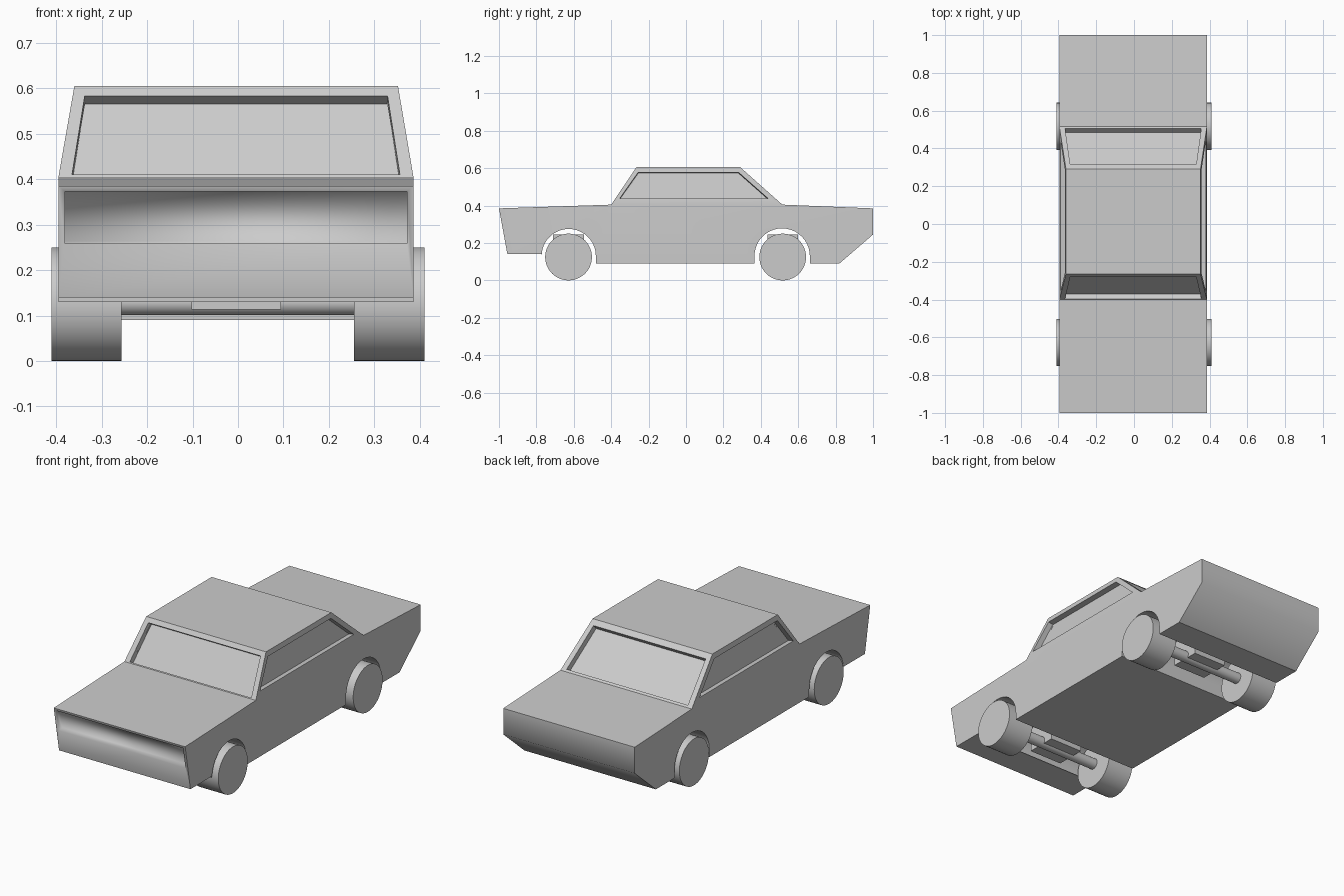
import bpy, bmesh, math
from mathutils import Vector

if "Cube" in bpy.data.objects:
    bpy.data.objects.remove(bpy.data.objects["Cube"])

FRONT_Y, REAR_Y = -0.628, 0.517
X0, X1 = -0.395, 0.386


def link(bm, name):
    mesh = bpy.data.meshes.new(name)
    bm.to_mesh(mesh)
    bm.free()
    ob = bpy.data.objects.new(name, mesh)
    bpy.context.collection.objects.link(ob)
    return ob


def smooth(bm, limit=35, keep=lambda e: False):
    for f in bm.faces:
        f.smooth = True
    for e in bm.edges:
        e.smooth = e.calc_face_angle(0) < math.radians(limit) or keep(e)


def arch(cy, cz, r, n=20):
    """Wheel arch points, rear to front."""
    return [(cy + r * math.cos(math.pi * i / n), cz + r * math.sin(math.pi * i / n))
            for i in range(n + 1)]


def corners(verts):
    vs = sorted(verts, key=lambda v: v.co.z)
    key = lambda v: v.co.x + v.co.y
    return sorted(vs[:2], key=key) + sorted(vs[2:], key=key)


def recess(bm, f, low, high, depth=0.032):
    """Sink a panel; low/high = (height fraction, start, end) along the face."""
    a, b, c, d = [v.co.copy() for v in corners(f.verts)]
    f.normal_update()
    n = f.normal.copy()
    pts = [a.lerp(b, s).lerp(c.lerp(d, s), t)
           for t, s0, s1 in (low, high) for s in (s0, s1)]
    for offset in (0, depth):
        bmesh.ops.inset_individual(bm, faces=[f], thickness=0.005)
        for v, p in zip(corners(f.verts), pts):
            v.co = p - n * offset


# Body: side profile extruded across the car
profile = [(-1, 0.385), (-0.4, 0.405), (0.515, 0.405), (1, 0.385), (1, 0.245),
           (0.82, 0.09), (0.663, 0.09)]
profile += arch(0.514, 0.13, 0.148)
profile += [(0.366, 0.09), (-0.482, 0.09)]
profile += arch(-0.627, 0.13, 0.145)
profile += [(-0.772, 0.14), (-0.955, 0.14)]
bm = bmesh.new()
side = bm.faces.new([bm.verts.new((X0, y, z)) for y, z in profile])
ext = bmesh.ops.extrude_face_region(bm, geom=[side], use_keep_orig=True)
bmesh.ops.translate(bm, vec=(X1 - X0, 0, 0),
                    verts=[v for v in ext["geom"] if isinstance(v, bmesh.types.BMVert)])
bmesh.ops.recalc_face_normals(bm, faces=bm.faces)

# Cabin: raised from the deck and tapered
deck = next(f for f in bm.faces if len(f.verts) == 4
            and all(abs(v.co.z - 0.405) < 1e-4 for v in f.verts))
ext = bmesh.ops.extrude_face_region(bm, geom=[deck])
for v in [g for g in ext["geom"] if isinstance(g, bmesh.types.BMVert)]:
    v.co = (-0.36 if v.co.x < 0 else 0.352, -0.265 if v.co.y < 0 else 0.29, 0.605)
if deck.is_valid:
    bmesh.ops.delete(bm, geom=[deck], context="FACES_ONLY")
bmesh.ops.recalc_face_normals(bm, faces=bm.faces)


def face_at(x, y, z):
    p = Vector((x, y, z))
    quads = [f for f in bm.faces if len(f.verts) == 4]
    return min(quads, key=lambda f: (f.calc_center_median() - p).length)


# Windows and grille
recess(bm, face_at(0, -0.33, 0.505), (0.025, 0.037, 0.963), (0.89, 0.037, 0.963))
recess(bm, face_at(0, 0.40, 0.505), (0.045, 0.037, 0.963), (0.89, 0.037, 0.963))
for x in (-0.375, 0.37):
    recess(bm, face_at(x, 0.035, 0.505), (0.16, 0.027, 0.955), (0.865, 0.046, 0.934), 0.03)
recess(bm, face_at(0, -0.978, 0.262), (0.482, 0.018, 0.982), (0.95, 0.018, 0.982), 0.03)
smooth(bm, 30, lambda e: all(abs(v.co.z - 0.245) < 1e-4 and v.co.y > 0.99 for v in e.verts))
link(bm, "car_body")


def cylinder_x(name, x0, x1, y, z, r, segments):
    bm = bmesh.new()
    bmesh.ops.create_cone(bm, cap_ends=True, segments=segments,
                          radius1=r, radius2=r, depth=x1 - x0)
    for v in bm.verts:
        v.co = ((x0 + x1) / 2 + v.co.z, y + v.co.x, z + v.co.y)
    bmesh.ops.recalc_face_normals(bm, faces=bm.faces)
    smooth(bm)
    link(bm, name)


# Wheels, axles and axle housings
for end, y in (("front", FRONT_Y), ("rear", REAR_Y)):
    cylinder_x(end + "_wheel_left", -0.41, -0.256, y, 0.125, 0.125, 48)
    cylinder_x(end + "_wheel_right", 0.255, 0.41, y, 0.125, 0.125, 48)
    cylinder_x(end + "_axle", -0.26, 0.26, y, 0.13, 0.029, 32)
    bm = bmesh.new()
    bmesh.ops.create_cube(bm, size=1)
    for v in bm.verts:
        v.co = (-0.004 + v.co.x * 0.197, y + v.co.y * 0.164, 0.179 + v.co.z * 0.132)
    link(bm, end + "_axle_housing")
